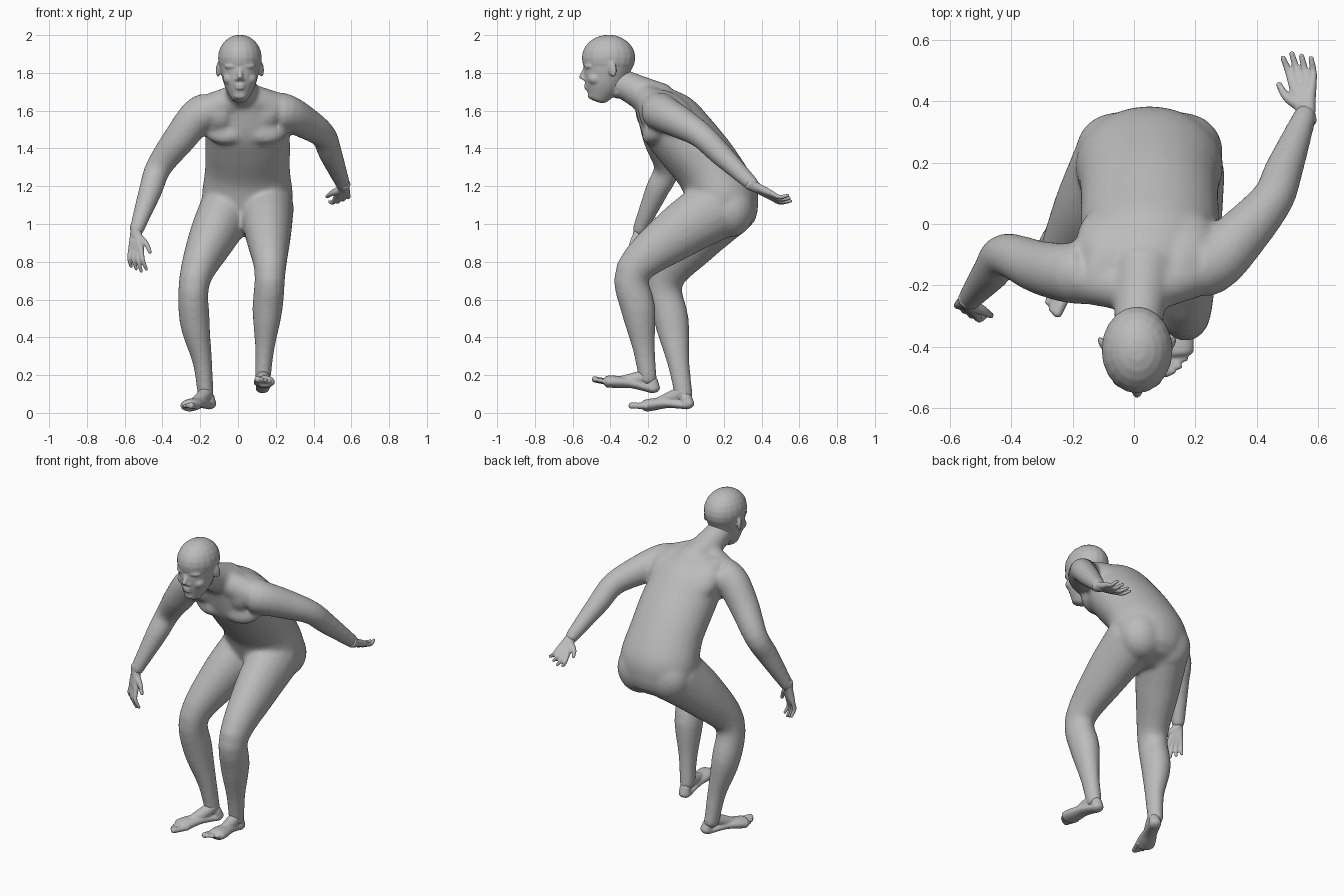
import bpy, bmesh, math
from mathutils import Vector, Matrix

if "Cube" in bpy.data.objects:
    bpy.data.objects.remove(bpy.data.objects["Cube"])

GREY = (0.5, 0.5, 0.5, 1)
skin = bpy.data.materials.new("matte_grey")
skin.use_nodes = True
skin.diffuse_color = GREY
skin.node_tree.nodes["Principled BSDF"].inputs["Base Color"].default_value = GREY


def spline(rows, steps=4):
    """Smooth curve through position and size together."""
    rows = [Vector(row) for row in rows]
    ends = [rows[0] * 2 - rows[1], *rows, rows[-1] * 2 - rows[-2]]
    path = []
    for before, here, there, after in zip(ends, ends[1:], ends[2:], ends[3:]):
        leave, arrive = (there - before) / 2, (after - here) / 2
        for step in range(steps):
            t = step / steps
            ease = t * t * (3 - 2 * t)
            path.append(here.lerp(there, ease) + leave * (t * (1 - t) ** 2)
                        - arrive * (t * t * (1 - t)))
    return path + [rows[-1]]


def tube(bm, points, widths, depth=1.0, sides=20):
    """Loft ellipses along a path, width lying across x, with domed ends."""
    path = spline([(*point, width) for point, width in zip(points, widths)])
    rings = []
    for index, place in enumerate(path):
        ahead = path[min(index + 1, len(path) - 1)].xyz
        behind = path[max(index - 1, 0)].xyz
        tangent = (ahead - behind).normalized()
        side = Vector((1, 0, 0))
        side = (side - tangent * side.dot(tangent)).normalized()
        up = tangent.cross(side)
        width = max(place.w, 0.002)
        # Extra shrinking rings close both ends softly
        shells = [(1, 0)]
        if place is path[0]:
            shells = [(0.4, -0.5), (0.8, -0.3), (1, 0)]
        elif place is path[-1]:
            shells = [(1, 0), (0.8, 0.3), (0.4, 0.5)]
        for scale, push in shells:
            centre = place.xyz + tangent * push * width * min(depth, 1)
            ring = []
            for corner in range(sides):
                angle = math.tau * corner / sides
                offset = side * math.cos(angle) + up * math.sin(angle) * depth
                ring.append(bm.verts.new(centre + offset * width * scale))
            rings.append(ring)
    for ring, following in zip(rings, rings[1:]):
        for corner in range(sides):
            after = (corner + 1) % sides
            bm.faces.new((ring[corner], ring[after], following[after], following[corner]))
    bm.faces.new(rings[0][::-1])
    bm.faces.new(rings[-1])


def place_at(location, yaw=0, pitch=0):
    return (Matrix.Translation(location) @ Matrix.Rotation(math.radians(yaw), 4, 'Z')
            @ Matrix.Rotation(math.radians(pitch), 4, 'X'))


def ball(bm, location, size, yaw=0, pitch=0):
    matrix = place_at(location, yaw, pitch) @ Matrix.Diagonal((*size, 1))
    bmesh.ops.create_uvsphere(bm, u_segments=20, v_segments=12, radius=1, matrix=matrix)


def finish(bm, name, voxel, smoothing):
    """Fuse overlapping pieces into one skin."""
    bmesh.ops.recalc_face_normals(bm, faces=bm.faces)
    mesh = bpy.data.meshes.new(name)
    bm.to_mesh(mesh)
    bm.free()
    mesh.materials.append(skin)
    part = bpy.data.objects.new(name, mesh)
    bpy.context.collection.objects.link(part)
    fuse = part.modifiers.new("fuse", 'REMESH')
    fuse.mode = 'VOXEL'
    fuse.voxel_size = voxel
    fuse.use_smooth_shade = True
    soften = part.modifiers.new("soften", 'SMOOTH')
    soften.iterations = smoothing


def arm(bm, shoulder, elbow, wrist):
    chest, nape = Vector((0.04, -0.14, 1.6)), Vector((0.03, -0.22, 1.68))
    shoulder, elbow, wrist = Vector(shoulder), Vector(elbow), Vector(wrist)
    biceps = shoulder.lerp(elbow, 0.5) + Vector((0, -0.01, 0.01))
    points = [chest.lerp(shoulder, 0.5), shoulder, biceps, elbow,
              elbow.lerp(wrist, 0.35), elbow.lerp(wrist, 0.85), wrist]
    tube(bm, points, (0.12, 0.1, 0.087, 0.07, 0.063, 0.044, 0.038))
    # Muscle sloping from neck to shoulder
    tube(bm, (nape, nape.lerp(shoulder, 0.5), shoulder), (0.075, 0.083, 0.09))


def leg(bm, hip, knee, ankle, splay):
    hip, knee, ankle = Vector(hip), Vector(knee), Vector(ankle)
    thigh = hip.lerp(knee, 0.5) + Vector((0, 0, 0.025))
    calf = knee.lerp(ankle, 0.35) + Vector((splay, 0, 0))
    points = [hip, thigh, knee, calf, knee.lerp(ankle, 0.7), ankle]
    tube(bm, points, (0.147, 0.122, 0.083, 0.08, 0.052, 0.042), depth=1.15)


def hand(name, wrist, forward, inward, palm_sign):
    """Palm rays from wrist to knuckles, curled fingers and a thumb."""
    bm = bmesh.new()
    wrist, forward = Vector(wrist), Vector(forward).normalized()
    inward = Vector(inward)
    inward = (inward - forward * inward.dot(forward)).normalized()
    palm = forward.cross(inward) * palm_sign
    tube(bm, (wrist - forward * 0.03, wrist + forward * 0.03), (0.033, 0.026))
    for finger in range(4):
        spread = inward * (0.032 - 0.021 * finger)
        length = 0.11 - 0.012 * abs(finger - 1)
        knuckle = wrist + forward * (0.11 - 0.005 * finger) + spread
        middle = knuckle + forward * length * 0.55 + spread * 0.3
        tip = knuckle + forward * length + spread * 0.5 + palm * 0.03
        tube(bm, (wrist + spread * 0.3, wrist.lerp(knuckle, 0.6), knuckle), (0.022, 0.021, 0.016), sides=12)
        tube(bm, (knuckle, middle, tip), (0.015, 0.012, 0.009), sides=12)
    root = wrist + forward * 0.03 + inward * 0.01
    joint = root + forward * 0.04 + inward * 0.045 + palm * 0.01
    tip = joint + forward * 0.05 + inward * 0.02 + palm * 0.01
    tube(bm, (root, joint, tip), (0.024, 0.015, 0.01), sides=12)
    finish(bm, name, 0.005, 3)


def foot(name, heel, yaw, pitch, inner):
    """Instep, heel and five toes, pointing forward before being placed."""
    bm = bmesh.new()
    tube(bm, ((0, -0.01, 0.035), (0, -0.12, 0.04), (0, -0.2, 0.03), (0, -0.25, 0.02)),
         (0.035, 0.043, 0.054, 0.053), depth=0.6)
    tube(bm, ((0, 0, 0.035), (0, -0.02, 0.08)), (0.036, 0.032))
    tube(bm, ((0, -0.03, 0.11), (0, -0.1, 0.07), (0, -0.2, 0.03)), (0.034, 0.036, 0.026))
    for toe in range(5):
        x = inner * (0.042 - 0.021 * toe)
        size = 0.012 if toe else 0.017
        end = 0.005 * toe * toe - 0.32
        tube(bm, ((x, -0.22, 0.02), (x, end, 0.017)), (size, size), sides=12)
    bmesh.ops.transform(bm, matrix=place_at(heel, yaw, pitch), verts=bm.verts)
    finish(bm, name, 0.006, 4)


# Leaning torso from seat to collar, then the neck
left_wrist, right_wrist = (0.56, 0.36, 1.2), (-0.54, -0.25, 0.96)
body = bmesh.new()
tube(body, ((0.05, 0.24, 1.02), (0.05, 0.2, 1.13), (0.05, 0.12, 1.29), (0.05, 0, 1.44),
            (0.04, -0.1, 1.56), (0.03, -0.19, 1.66)), (0.19, 0.24, 0.225, 0.225, 0.21, 0.13), depth=0.78, sides=28)
tube(body, ((0.03, -0.14, 1.64), (0.02, -0.25, 1.7), (0.01, -0.37, 1.76)), (0.11, 0.088, 0.073))
for side in (-1, 1):
    # Buttock, chest muscle and shoulder blade
    ball(body, (0.05 + side * 0.1, 0.24, 1.08), (0.14, 0.125, 0.15))
    ball(body, (0.04 + side * 0.1, -0.155, 1.51), (0.13, 0.06, 0.1), side * 12, -35)
    ball(body, (0.04 + side * 0.11, -0.06, 1.59), (0.12, 0.15, 0.085), 0, -40)
arm(body, (0.25, -0.13, 1.59), (0.45, 0.08, 1.47), left_wrist)
arm(body, (-0.2, -0.16, 1.58), (-0.42, -0.1, 1.3), right_wrist)
leg(body, (0.15, 0.17, 1.09), (0.17, -0.28, 0.75), (0.13, -0.2, 0.17), 0)
leg(body, (-0.06, 0.18, 1.07), (-0.23, -0.11, 0.7), (-0.17, -0.01, 0.08), -0.02)
finish(body, "body", 0.011, 16)

# Cranium, tapering face and upper neck
head = bmesh.new()
ball(head, (0.01, -0.41, 1.88), (0.116, 0.142, 0.122))
tube(head, ((0.01, -0.465, 1.67), (0.01, -0.445, 1.73), (0.01, -0.425, 1.8), (0.01, -0.41, 1.87)),
     (0.048, 0.08, 0.1, 0.112), depth=1.2, sides=28)
tube(head, ((0.01, -0.33, 1.71), (0.01, -0.37, 1.78)), (0.07, 0.07))
# Nose, lips and chin
tube(head, ((0.01, -0.533, 1.82), (0.01, -0.552, 1.775)), (0.012, 0.016))
for height, size in ((1.735, 0.03), (1.72, 0.026)):
    ball(head, (0.01, -0.52, height), (size, 0.02, 0.011))
ball(head, (0.01, -0.5, 1.68), (0.034, 0.02, 0.02))
for side in (-1, 1):
    # Nostril, brow, eye, cheek and ear
    ball(head, (0.01 + side * 0.014, -0.535, 1.767), (0.012, 0.015, 0.01))
    ball(head, (0.01 + side * 0.045, -0.517, 1.835), (0.04, 0.02, 0.014), side * 22)
    ball(head, (0.01 + side * 0.04, -0.51, 1.807), (0.018, 0.016, 0.011))
    ball(head, (0.01 + side * 0.05, -0.48, 1.77), (0.04, 0.04, 0.036))
    ball(head, (0.01 + side * 0.113, -0.39, 1.82), (0.011, 0.025, 0.042), side * -25, 12)
finish(head, "head", 0.006, 5)

hand("left_hand", left_wrist, (-0.02, 0.17, -0.09), (-0.85, 0.3, -0.45), 1)
hand("right_hand", right_wrist, (0, -0.05, -0.2), (0.85, -0.5, 0), -1)
foot("left_foot", (0.13, -0.18, 0.09), 3, -13, -1)
foot("right_foot", (-0.15, 0.01, 0.005), -26, -3, 1)
